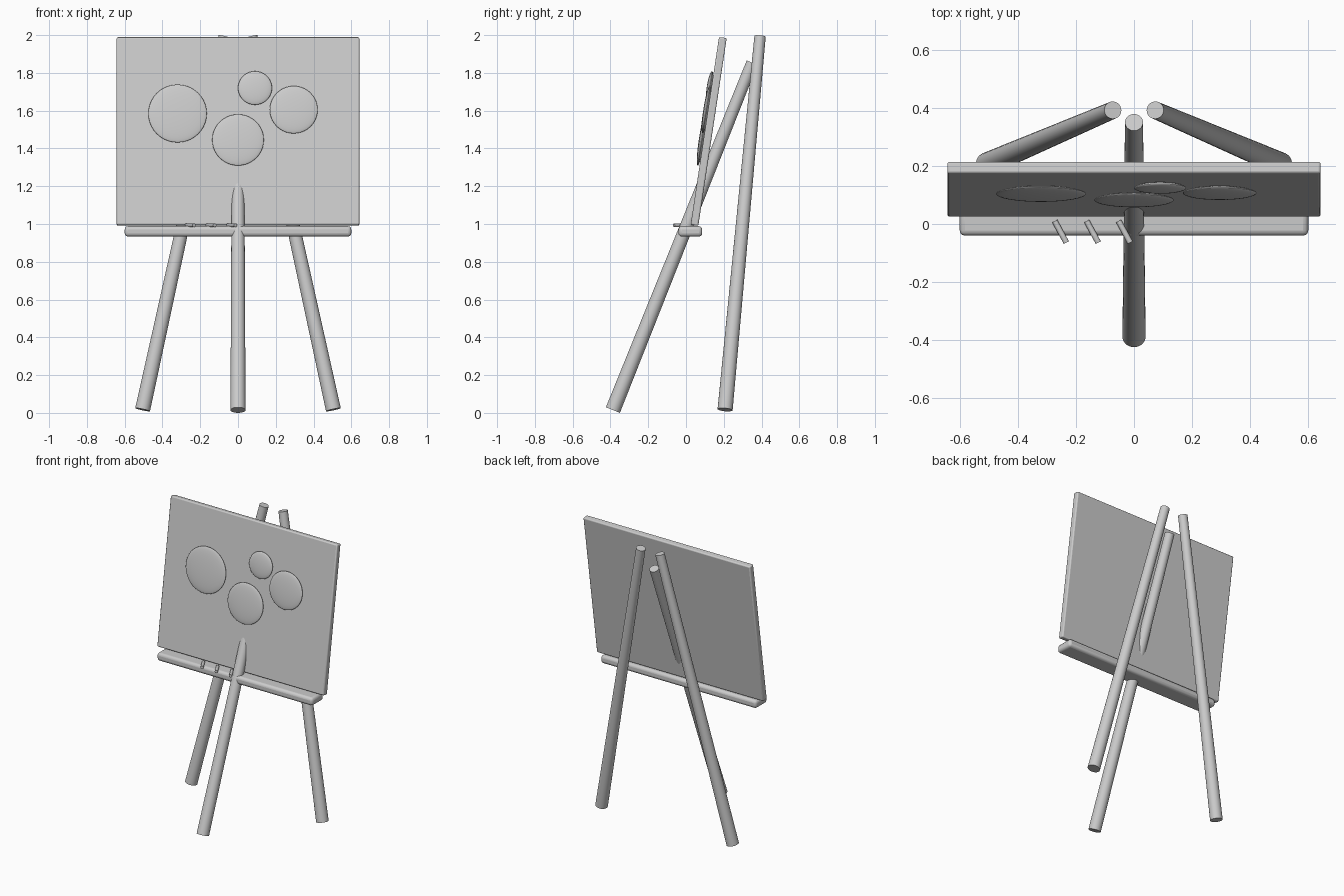
import bpy, math
from mathutils import Vector, Matrix

if "Cube" in bpy.data.objects:
    bpy.data.objects.remove(bpy.data.objects["Cube"])

grey = bpy.data.materials.new("light grey")
grey.diffuse_color = (0.6, 0.6, 0.6, 1)
grey.use_nodes = True
grey.node_tree.nodes["Principled BSDF"].inputs["Base Color"].default_value = grey.diffuse_color


def finish(name, bevel=0.0, segments=3):
    ob = bpy.context.object
    ob.name = name
    ob.data.materials.append(grey)
    if bevel:
        bpy.ops.object.transform_apply(location=False, rotation=False, scale=True)
        mod = ob.modifiers.new("rounded edges", 'BEVEL')
        mod.width, mod.segments = bevel, segments
    bpy.ops.object.shade_smooth_by_angle(angle=math.radians(35))
    return ob


def pole(name, start, end, r1, r2, sides=32):
    a, b = Vector(start), Vector(end)
    d = b - a
    bpy.ops.mesh.primitive_cone_add(vertices=sides, radius1=r1, radius2=r2,
                                    depth=d.length, location=(a + b) / 2,
                                    rotation=d.to_track_quat('Z', 'Y').to_euler())
    return finish(name)


def box(name, size, loc, tilt=0.0, bevel=0.01):
    bpy.ops.mesh.primitive_cube_add(size=1, location=loc, rotation=(tilt, 0, 0))
    bpy.context.object.scale = size
    return finish(name, bevel)


# Three tapered legs
pole("front_leg", (0, -0.387, 0.015), (0, 0.35, 1.854), 0.04, 0.031)
for side, label in ((-1, "left"), (1, "right")):
    pole("back_leg_" + label, (side * 0.505, 0.207, 0.017),
         (side * 0.073, 0.392, 1.993), 0.04, 0.03)

# Tilted board
TILT = -math.radians(8.6)
CENTRE = Vector((0, 0.12, 1.49))
box("board", (1.285, 0.041, 1.005), CENTRE, TILT, 0.008)

# Tray with rounded edges
box("tray", (1.2, 0.126, 0.055), (0, 0.023, 0.961), 0, 0.018)

# Domed paint spots on the board face: x, z, radius
for i, (x, z, r) in enumerate([(-0.32, 1.585, 0.155), (0, 1.445, 0.137),
                               (0.09, 1.72, 0.09), (0.295, 1.605, 0.127)]):
    y = CENTRE.y - 0.0305 + (z - CENTRE.z) * math.tan(-TILT)
    bpy.ops.mesh.primitive_uv_sphere_add(segments=40, ring_count=20, radius=1,
                                         location=(x, y, z), rotation=(TILT, 0, 0))
    bpy.context.object.scale = (r, 0.015, r)
    finish("paint_spot_%d" % (i + 1))

# Chalk sticks lying across the tray edge
for i in range(3):
    x = -0.253 + 0.11 * i
    pole("chalk_%d" % (i + 1), (x - 0.02, -0.027 + 0.037, 0.993),
         (x + 0.02, -0.027 - 0.037, 0.993), 0.01, 0.01, 16)
